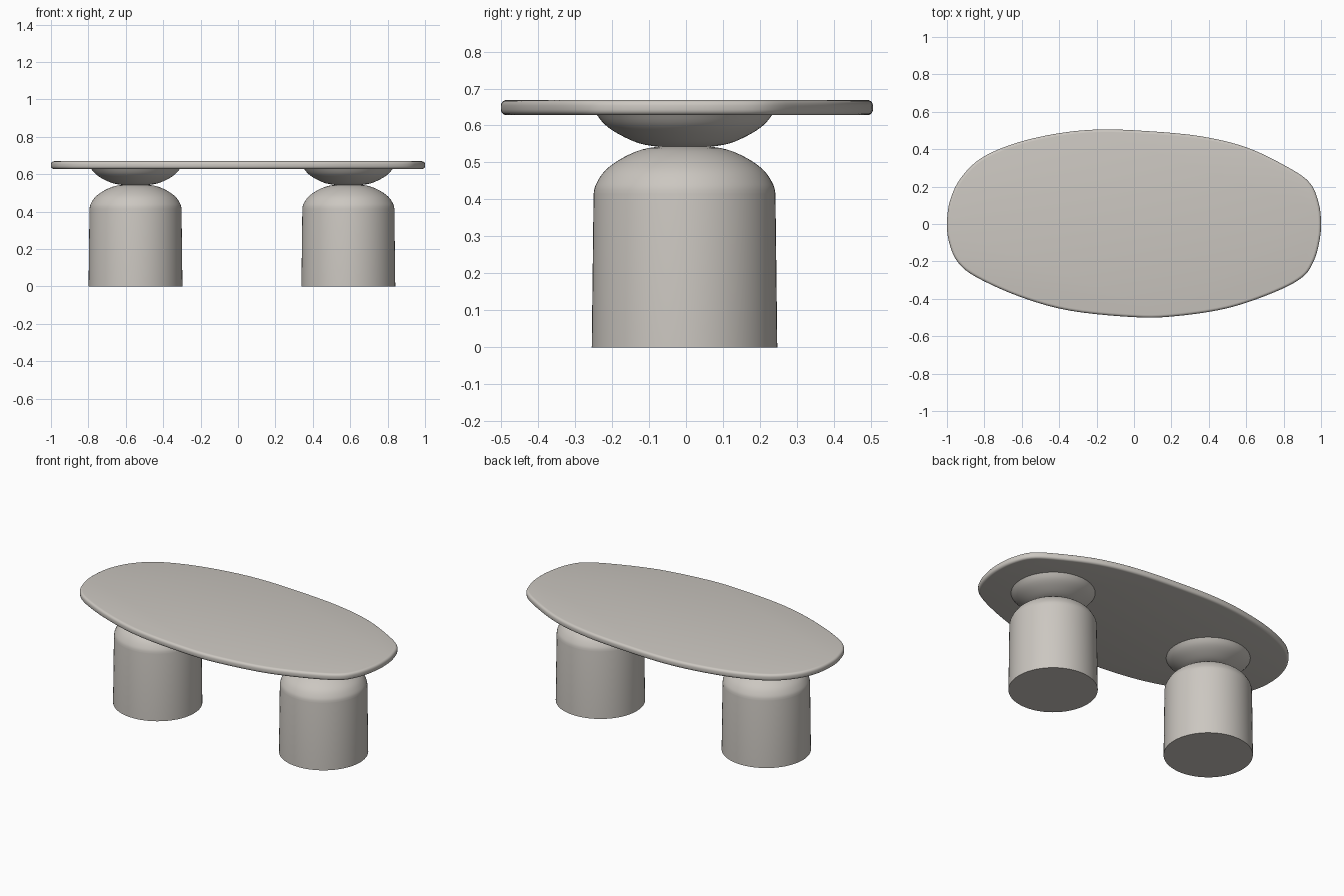
import bpy, bmesh, math
from mathutils import Vector

if "Cube" in bpy.data.objects:
    bpy.data.objects.remove(bpy.data.objects["Cube"])

stone = bpy.data.materials.new("warm grey stone")
stone.diffuse_color = (0.60, 0.57, 0.53, 1)
stone.use_nodes = True
stone.node_tree.nodes["Principled BSDF"].inputs["Base Color"].default_value = stone.diffuse_color


def rings_object(name, rings, loc=(0, 0, 0), angle=35):
    """Bridge equal-length closed rings and cap both ends."""
    bm = bmesh.new()
    vr = [[bm.verts.new(p) for p in r] for r in rings]
    n = len(vr[0])
    for a, b in zip(vr, vr[1:]):
        for i in range(n):
            j = (i + 1) % n
            bm.faces.new((a[i], a[j], b[j], b[i]))
    bm.faces.new(vr[0][::-1])
    bm.faces.new(vr[-1])
    bmesh.ops.recalc_face_normals(bm, faces=bm.faces)
    me = bpy.data.meshes.new(name)
    bm.to_mesh(me)
    bm.free()
    me.materials.append(stone)
    ob = bpy.data.objects.new(name, me)
    ob.location = loc
    bpy.context.collection.objects.link(ob)
    bpy.ops.object.select_all(action='DESELECT')
    ob.select_set(True)
    bpy.context.view_layer.objects.active = ob
    bpy.ops.object.shade_smooth_by_angle(angle=math.radians(angle))
    return ob


def spline(pts, steps, closed):
    """Catmull-Rom through 2D points."""
    n, out = len(pts), []
    for i in range(n if closed else n - 1):
        def g(k):
            return Vector(pts[k % n] if closed else pts[max(0, min(n - 1, k))])
        p0, p1, p2, p3 = g(i - 1), g(i), g(i + 1), g(i + 2)
        for s in range(steps):
            t = s / steps
            out.append(0.5 * (2 * p1 + (p2 - p0) * t + (2 * p0 - 5 * p1 + 4 * p2 - p3) * t * t
                              + (3 * p1 - p0 - 3 * p2 + p3) * t ** 3))
    if not closed:
        out.append(Vector(pts[-1]))
    return out


def lathe(name, profile, loc, n=64):
    rings = [[(r * math.cos(2 * math.pi * i / n), r * math.sin(2 * math.pi * i / n), z)
              for i in range(n)] for r, z in profile]
    return rings_object(name, rings, loc)


# Tabletop: irregular pebble outline with a rounded rim
outline = [(1.0, 0), (0.988, 0.11), (0.94, 0.22), (0.82, 0.305), (0.6, 0.41), (0.35, 0.47),
           (0.05, 0.498), (-0.2, 0.505), (-0.42, 0.482), (-0.64, 0.43), (-0.82, 0.35),
           (-0.93, 0.24), (-0.985, 0.12), (-1.0, 0), (-0.988, -0.1), (-0.945, -0.2),
           (-0.85, -0.28), (-0.62, -0.385), (-0.35, -0.462), (0, -0.498), (0.22, -0.493),
           (0.5, -0.45), (0.75, -0.365), (0.9, -0.285), (0.96, -0.2), (0.99, -0.1)]
edge = spline(outline, 5, True)
m = len(edge)
inward = []
for i in range(m):
    t = (edge[(i + 1) % m] - edge[i - 1]).normalized()
    inward.append(Vector((-t.y, t.x)))
z0, z1, rad = 0.628, 0.669, 0.015
arc = [(rad * (1 - math.sin(a)), rad * (1 - math.cos(a)))
       for a in [k * math.pi / 8 for k in range(5)]]
rim = [(d, z0 + h) for d, h in arc] + [(d, z1 - h) for d, h in reversed(arc)]
rings_object("tabletop", [[(*(edge[i] + inward[i] * d), z) for i in range(m)] for d, z in rim])

# Pedestals: domed drum carrying a shallow bowl
dome = spline([(0.246, 0.415), (0.24, 0.44), (0.215, 0.478), (0.17, 0.511),
               (0.115, 0.535), (0.06, 0.544)], 4, False)
bowl = spline([(0.06, 0.541), (0.12, 0.551), (0.175, 0.575), (0.215, 0.602),
               (0.241, 0.634)], 4, False)
for side, x in (("left", -0.548), ("right", 0.59)):
    loc = (x, -0.004, 0)
    lathe(side + "_drum_leg", [(0.251, 0)] + [tuple(p) for p in dome], loc)
    lathe(side + "_bowl_support", [tuple(p) for p in bowl], loc)
